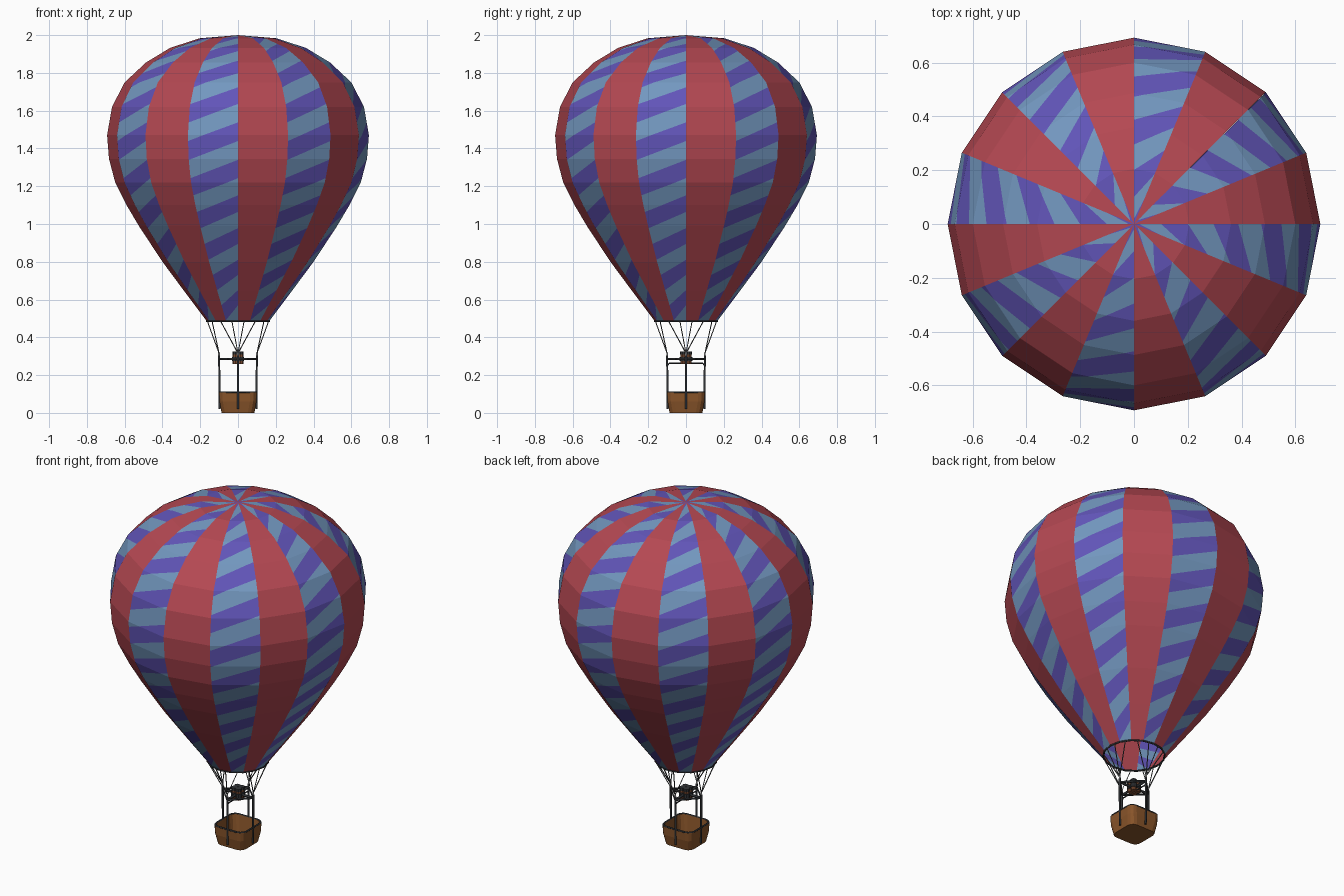
import bpy, bmesh, math
from mathutils import Vector, Matrix

if "Cube" in bpy.data.objects:
    bpy.data.objects.remove(bpy.data.objects["Cube"])

def mat(name, c):
    m = bpy.data.materials.new(name)
    m.diffuse_color = (*c, 1)
    m.use_nodes = True
    m.node_tree.nodes["Principled BSDF"].inputs["Base Color"].default_value = m.diffuse_color
    return m

RED = mat("red fabric", (.46, .065, .085))
BLUE = mat("light blue fabric", (.17, .31, .52))
PURPLE = mat("purple fabric", (.12, .09, .48))
BROWN = mat("wicker brown", (.25, .09, .023))
DARK = mat("dark metal", (.03, .033, .037))
GREY = mat("cable grey", (.09, .095, .1))
COPPER = mat("burner copper", (.2, .07, .03))
WHITE = mat("clip white", (.7, .7, .7))

def add(name, bm, *mats):
    me = bpy.data.meshes.new(name)
    bm.to_mesh(me)
    bm.free()
    for m in mats:
        me.materials.append(m)
    ob = bpy.data.objects.new(name, me)
    bpy.context.collection.objects.link(ob)
    return ob

def tubes(name, paths, r, m, cyclic=False, res=1):
    cu = bpy.data.curves.new(name, 'CURVE')
    cu.dimensions = '3D'
    cu.bevel_depth, cu.bevel_resolution, cu.use_fill_caps = r, res, True
    for p in paths:
        sp = cu.splines.new('POLY')
        sp.points.add(len(p) - 1)
        for q, co in zip(sp.points, p):
            q.co = (*co, 1)
        sp.use_cyclic_u = cyclic
    cu.materials.append(m)
    ob = bpy.data.objects.new(name, cu)
    bpy.context.collection.objects.link(ob)

def polar(r, a, z):
    return Vector((r * math.cos(a), r * math.sin(a), z))

# Envelope profile (radius, height), bottom to crown
PROF = [Vector(p) for p in ((.165, .485), (.285, .645), (.40, .8), (.525, .99), (.59, 1.1),
        (.65, 1.22), (.683, 1.345), (.693, 1.47), (.667, 1.62), (.60, 1.75),
        (.487, 1.855), (.36, 1.932), (.205, 1.983), (0, 2.0))]
STEP = math.tau / 16
TOTAL = sum((b - a).length for a, b in zip(PROF, PROF[1:]))

def along(s):
    """Point and tangent on the profile at arc length s."""
    for i, (a, b) in enumerate(zip(PROF, PROF[1:])):
        d = (b - a).length
        if s <= d or i == len(PROF) - 2:
            return a + (b - a) * (s / d), (b - a) / d
        s -= d

def gore(a0):
    bm = bmesh.new()
    cols = [[bm.verts.new(polar(p.x, a, p.y)) for p in PROF[:-1]] for a in (a0, a0 + STEP)]
    top = bm.verts.new((0, 0, 2))
    l, r = cols
    for i in range(len(l) - 1):
        bm.faces.new((l[i], r[i], r[i + 1], l[i + 1]))
    bm.faces.new((l[-1], r[-1], top))
    return bm

def repeat(bm, name, *mats):
    """Repeat one gore eight times around the axis."""
    me = bpy.data.meshes.new("gore")
    bm.to_mesh(me)
    bm.free()
    out = bmesh.new()
    for _ in range(8):
        out.from_mesh(me)
        me.transform(Matrix.Rotation(2 * STEP, 4, 'Z'))
    bpy.data.meshes.remove(me)
    add(name, out, *mats)

repeat(gore(0), "envelope_red_gores", RED)

# Striped gores: cut along slanted stripe edges, then colour alternately
bm = gore(STEP)
WIDTH, START = .1, 1.006
planes = []
for k in range(-12, 11):
    s0 = START + WIDTH * k
    s1 = min(s0 + .1, TOTAL - .02)
    if s1 < 0:
        continue
    p, q = along(s0)[0], along(s1)[0]
    L, R = polar(p.x, STEP, p.y), polar(q.x, 2 * STEP, q.y)
    t = along((s0 + s1) / 2)[1]
    n = (R - L).cross(polar(t.y, 1.5 * STEP, -t.x))
    if n.dot(polar(t.x, 1.5 * STEP, t.y)) < 0:
        n = -n
    planes.append((k, L, n.normalized()))
    bmesh.ops.bisect_plane(bm, geom=bm.verts[:] + bm.edges[:] + bm.faces[:],
                           plane_co=L, plane_no=n, dist=1e-5)
for f in bm.faces:
    c = f.calc_center_median()
    below = [k for k, co, n in planes if (c - co).dot(n) > 0]
    f.material_index = (max(below) if below else planes[0][0] - 1) % 2
repeat(bm, "envelope_striped_gores", PURPLE, BLUE)

# Mouth rim
tubes("mouth_rim", [[polar(.165, i * STEP, .485) for i in range(16)]], .005, DARK, True)

# Basket: rounded square sections, outside up, over the rim, down to the floor
def section(h, z, rad=.035):
    pts = []
    for q in range(4):
        for j in range(4):
            a = q * math.pi / 2 + j * math.pi / 6
            m = q * math.pi / 2 + math.pi / 4
            pts.append(polar((h - rad) * math.sqrt(2), m, z) + polar(rad, a, 0))
    return pts

bm = bmesh.new()
rings = [[bm.verts.new(p) for p in section(h, z)]
         for h, z in ((.087, 0), (.098, .06), (.1, .11), (.092, .11), (.08, .012))]
for a, b in zip(rings, rings[1:]):
    for i in range(16):
        j = (i + 1) % 16
        bm.faces.new((a[i], a[j], b[j], b[i]))
bm.faces.new(rings[0][::-1])
bm.faces.new(rings[-1])
add("basket", bm, BROWN)
tubes("basket_rim", [section(.097, .11)], .005, DARK, True)

# Posts at the middle of each basket side, with a diamond burner frame
quarter = [i * math.pi / 2 for i in range(4)]
tubes("posts", [[polar(.097, a, .02), polar(.1, a, .305)] for a in quarter], .006, DARK)
tubes("burner_frame", [[polar(.1, a, .285) for a in quarter]], .006, DARK, True)
tubes("cross_bars", [[(-.1, 0, .285), (.1, 0, .285)], [(0, -.1, .285), (0, .1, .285)]], .007, DARK)
tubes("lower_bar", [[(0, -.1, .25), (0, -.088, .263), (0, .088, .263), (0, .1, .25)]], .004, DARK)

# Cables: four from each post up to the mouth
tubes("cables", [[polar(.1, a, .315), polar(.165, a + (j - 1.5) * STEP, .485)]
                 for a in quarter for j in range(4)], .0028, GREY, res=0)
tubes("cable_clips", [[polar(.1, a, .303), polar(.1, a, .32)] for a in quarter], .005, WHITE)

# Burner: paired cans with dark collars
def cans(name, r, z0, z1, m):
    bm = bmesh.new()
    for a in quarter:
        p = polar(.02, a + math.pi / 4, (z0 + z1) / 2)
        bmesh.ops.create_cone(bm, cap_ends=True, segments=10, radius1=r, radius2=r,
                              depth=z1 - z0, matrix=Matrix.Translation(p))
    add(name, bm, m)

cans("burner_cans", .015, .258, .315, COPPER)
cans("burner_collars", .019, .275, .297, DARK)
cans("burner_tops", .017, .309, .325, DARK)
